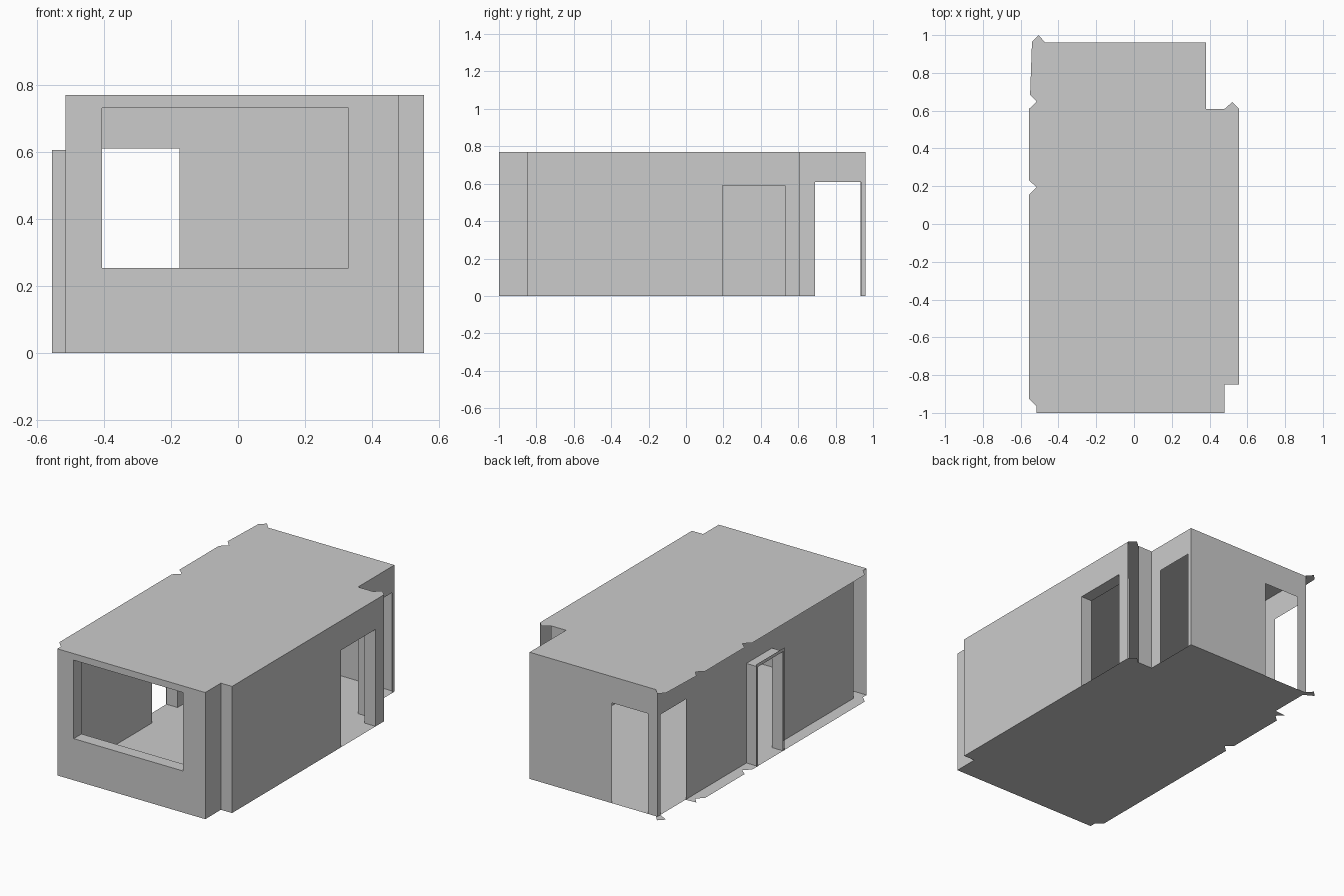
import bpy, bmesh
from mathutils import Vector

if "Cube" in bpy.data.objects:
    bpy.data.objects.remove(bpy.data.objects["Cube"])

H = 0.77    # room height
T = 0.075   # reveal depth


def make(name, polys):
    bm = bmesh.new()
    for poly in polys:
        bm.faces.new([bm.verts.new(p) for p in poly])
    bmesh.ops.remove_doubles(bm, verts=bm.verts, dist=1e-5)
    me = bpy.data.meshes.new(name)
    bm.to_mesh(me)
    bm.free()
    ob = bpy.data.objects.new(name, me)
    bpy.context.collection.objects.link(ob)
    return ob


def wall(name, p, q, hole=None, reveal=None, top=H):
    """Upright sheet p->q; hole=(start, end, z0, z1) in distance along it;
    reveal = horizontal offset that lines the hole."""
    p, q = Vector(p), Vector(q)
    length = (q - p).length
    d = (q - p) / length

    def at(s, z, off=(0, 0)):
        xy = p + d * s + Vector(off)
        return (xy.x, xy.y, z)

    def rect(s0, s1, z0, z1):
        return [at(s0, z0), at(s1, z0), at(s1, z1), at(s0, z1)]

    if not hole:
        return make(name, [rect(0, length, 0, top)])
    a, b, z0, z1 = hole
    polys = [rect(0, a, 0, top), rect(b, length, 0, top), rect(a, b, z1, top)]
    if z0 > 0:
        polys.append(rect(a, b, 0, z0))
    make(name, polys)
    if reveal:
        loop = [(a, z0), (a, z1), (b, z1), (b, z0)]
        edges = list(zip(loop, loop[1:]))
        if z0 > 0:
            edges.append((loop[3], loop[0]))
        make(name + "_reveal", [[at(*m), at(*n), at(*n, reveal), at(*m, reveal)]
                                for m, n in edges])


# Floor and ceiling outlines, with small corner joints at the wall ends
base = [(-0.515, -1), (0.48, -1), (0.48, -0.85), (0.555, -0.85),
        (0.555, 0.61), (0.52, 0.645), (0.48, 0.61), (0.38, 0.61),
        (0.38, 0.96), (-0.47, 0.96), (-0.505, 1.0), (-0.54, 0.965)]
side = [(-0.55, 0.685), (-0.515, 0.647), (-0.555, 0.61), (-0.555, 0.23),
        (-0.515, 0.195), (-0.555, 0.157), (-0.555, -0.925), (-0.515, -0.965)]
doorway = [(-0.48, 0.93), (-0.48, 0.69)]
make("floor", [[(x, y, 0) for x, y in base + doorway + side]])
make("ceiling", [[(x, y, H) for x, y in base + side]])

# Front wall with window
wall("front_wall", (-0.515, -1), (0.48, -1), (0.11, 0.845, 0.253, 0.73), (0, T))

# Right side: stepped corner, long wall with doorway, recess
wall("front_step_side", (0.48, -1), (0.48, -0.85))
wall("front_step_face", (0.48, -0.85), (0.555, -0.85))
wall("right_wall", (0.555, -0.85), (0.555, 0.61), (1.045, 1.38, 0, 0.59), (-T, 0))
wall("recess_face", (0.48, 0.61), (0.38, 0.61))
wall("recess_side", (0.38, 0.61), (0.38, 0.96), (0.08, 0.325, 0, 0.61))

# Back wall with doorway
wall("back_wall", (0.38, 0.96), (-0.48, 0.96), (0.555, 0.797, 0, 0.61))

# Left wall in two lengths, each with a doorway
wall("left_wall_back", (-0.48, 0.96), (-0.48, 0.61), (0.028, 0.275, 0, 0.61))
wall("left_wall", (-0.48, 0.61), (-0.48, -0.925), (0.505, 0.75, 0, 0.605), (-T, 0))

# Thin outer trim round the left doorway
wall("left_door_trim", (-0.557, 0.12), (-0.557, -0.15), (0.015, 0.26, 0, 0.605), top=0.625)
